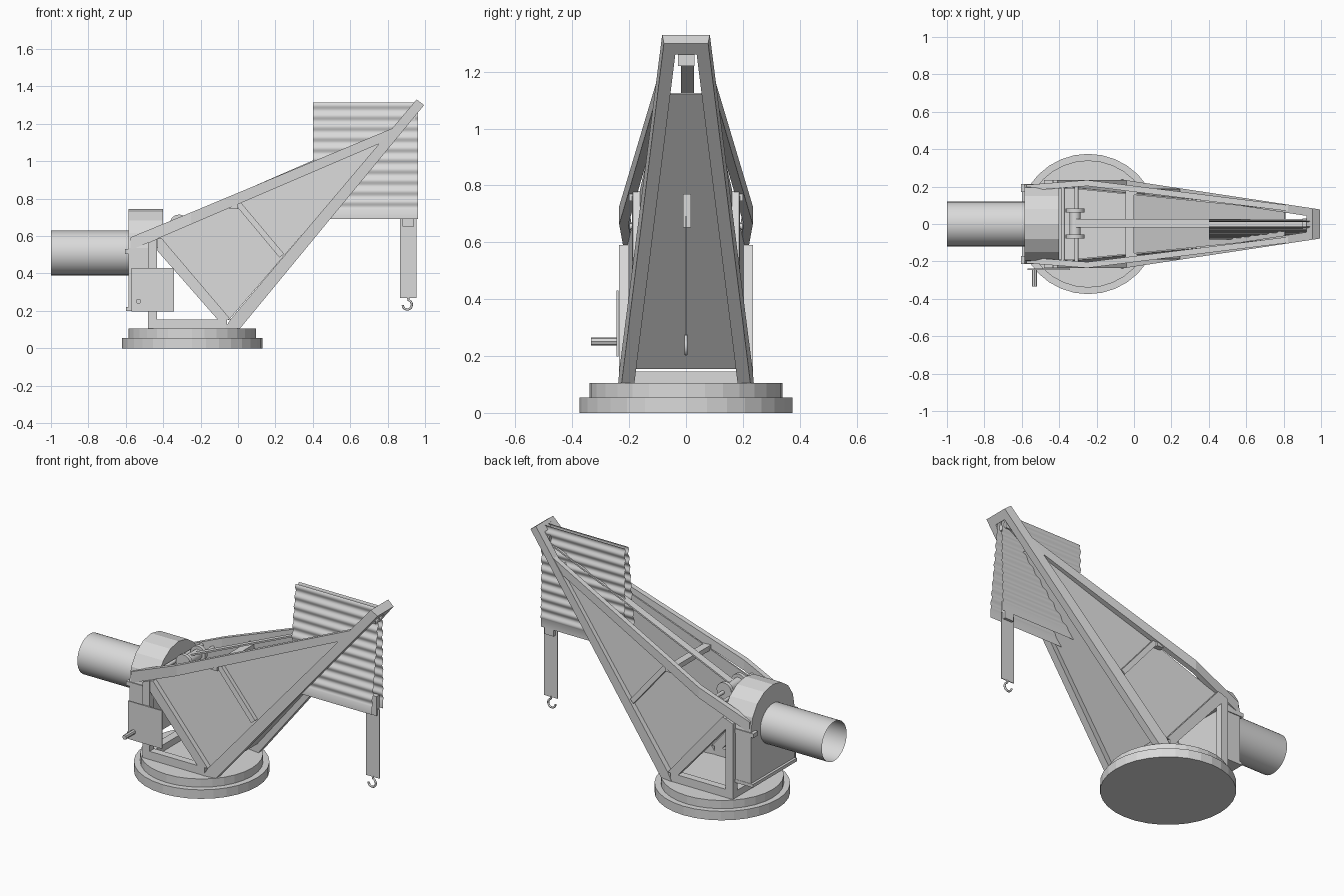
import bpy, bmesh, math
from mathutils import Vector

cube = bpy.data.objects.get("Cube")
if cube:
    bpy.data.objects.remove(cube, do_unlink=True)

grey = bpy.data.materials.new("light grey")
grey.use_nodes = True
COLOR = (0.7, 0.7, 0.7, 1)
grey.diffuse_color = COLOR
grey.node_tree.nodes["Principled BSDF"].inputs["Base Color"].default_value = COLOR


def finish(name, bm, smooth=False, mirror=False):
    bmesh.ops.recalc_face_normals(bm, faces=bm.faces)
    mesh = bpy.data.meshes.new(name)
    bm.to_mesh(mesh)
    bm.free()
    mesh.materials.append(grey)
    ob = bpy.data.objects.new(name, mesh)
    bpy.context.collection.objects.link(ob)
    if smooth:
        bpy.ops.object.select_all(action='DESELECT')
        ob.select_set(True)
        bpy.context.view_layer.objects.active = ob
        bpy.ops.object.shade_smooth_by_angle(angle=math.radians(35))
    if mirror:
        m = ob.modifiers.new("mirror", 'MIRROR')
        m.use_axis = (False, True, False)
    return ob


def loft(name, ring_a, ring_b, **kw):
    """Solid between two matching outlines."""
    bm = bmesh.new()
    a = [bm.verts.new(p) for p in ring_a]
    b = [bm.verts.new(p) for p in ring_b]
    bm.faces.new(a)
    bm.faces.new(b[::-1])
    for i in range(len(a)):
        j = (i + 1) % len(a)
        bm.faces.new((a[i], b[i], b[j], a[j]))
    return finish(name, bm, **kw)


def plate(name, pts, y0, y1, **kw):
    """Extrude an x-z outline straight along y."""
    return loft(name, [(x, y0, z) for x, z in pts], [(x, y1, z) for x, z in pts], **kw)


def box(name, x, y, z, **kw):
    ring = [(x[0], z[0]), (x[1], z[0]), (x[1], z[1]), (x[0], z[1])]
    return plate(name, ring, *y, **kw)


def slab(name, pts, depth, thick):
    """Side-frame member: x-z outline at a sloping depth, mirrored to both sides."""
    return loft(name, [(x, depth(x, z), z) for x, z in pts],
                [(x, depth(x, z) - thick, z) for x, z in pts], mirror=True)


def cylinder(name, a, b, r, sides=24, caps=True, smooth=True):
    a, b = Vector(a), Vector(b)
    bm = bmesh.new()
    bmesh.ops.create_cone(bm, cap_ends=caps, segments=sides, radius1=r, radius2=r, depth=(b - a).length)
    bm.transform(Vector((0, 0, 1)).rotation_difference(b - a).to_matrix().to_4x4())
    bmesh.ops.translate(bm, verts=bm.verts, vec=(a + b) / 2)
    return finish(name, bm, smooth=smooth)


# turntable
CX = -0.245
cylinder("turntable_lower", (CX, 0, 0), (CX, 0, 0.055), 0.375, 32, smooth=False)
cylinder("turntable_upper", (CX, 0, 0.055), (CX, 0, 0.105), 0.34, 32, smooth=False)

# depth rules for the tapering side frames
leg_y = lambda x, z: 0.228 - 0.151 * x
flat_y = lambda x, z: 0.235
rear_y = lambda x, z: 0.235 + 0.078 * (x + 0.25)
boom_y = lambda x, z: 0.235 - 0.125 * (x + 0.25)
panel_y = lambda x, z: 0.205 - 0.163 * ((x + 0.42) * 0.45 + (z - 0.6) * 0.38)
strut_y = lambda x, z: panel_y(x, z) + 0.025

# side frames
slab("main_leg", [(-0.07, 0.105), (0.01, 0.105), (0.995, 1.3), (0.955, 1.33), (-0.04, 0.155)], leg_y, 0.045)
slab("top_beam_rear", [(-0.575, 0.525), (-0.42, 0.59), (-0.25, 0.663), (-0.25, 0.727), (-0.575, 0.593)], rear_y, 0.032)
slab("top_beam_front", [(-0.25, 0.663), (0.77, 1.1), (0.835, 1.18), (-0.25, 0.727)], boom_y, 0.032)
slab("rear_post", [(-0.48, 0.105), (-0.432, 0.105), (-0.432, 0.585), (-0.48, 0.565)], flat_y, 0.045)
slab("bottom_rail", [(-0.45, 0.105), (-0.06, 0.105), (-0.06, 0.155), (-0.45, 0.155)], flat_y, 0.045)
slab("rear_diagonal", [(-0.43, 0.52), (-0.11, 0.155), (-0.04, 0.155), (-0.41, 0.59), (-0.43, 0.585)], flat_y, 0.045)
slab("side_panel", [(-0.42, 0.59), (-0.05, 0.15), (0.8, 1.14)], panel_y, 0.008)
slab("panel_strut", [(-0.012, 0.765), (0.222, 0.485), (0.246, 0.505), (0.015, 0.78)], strut_y, 0.03)

# cross members
plate("boom_tip_bar", [(0.995, 1.3), (0.955, 1.33), (0.922, 1.29), (0.962, 1.26)], -0.078, 0.078)
box("middle_crossbar", (-0.045, 0), (-0.2, 0.2), (0.745, 0.775))
box("rear_crossbar", (-0.48, -0.432), (-0.2, 0.2), (0.105, 0.145))

# sheet between the two main legs
ends = [(0.0, 0.2, 0.155), (0.0, -0.2, 0.155), (0.81, -0.07, 1.12), (0.81, 0.07, 1.12)]
loft("floor_panel", ends, [(x - 0.006, y, z + 0.005) for x, y, z in ends])

# machine housing with arched hood
N = 8
arch = [(0.21 * math.cos(math.pi * i / N), 0.535 + 0.21 * math.sin(math.pi * i / N)) for i in range(N + 1)]
loft("housing_hood", [(-0.585, y, z) for y, z in arch], [(-0.4, y, z) for y, z in arch])
box("housing_body", (-0.585, -0.48), (-0.21, 0.21), (0.2, 0.535))
box("housing_foot", (-0.6, -0.48), (-0.212, 0.212), (0.2, 0.22))
box("housing_bracket", (-0.605, -0.48), (0.17, 0.215), (0.505, 0.53), mirror=True)

# open exhaust tube
cylinder("rear_tube", (-1, 0, 0.51), (-0.585, 0, 0.51), 0.12, 32, caps=False)

# control plate and crank handle
box("control_plate", (-0.57, -0.342), (-0.245, -0.237), (0.198, 0.43))
cylinder("crank_handle", (-0.532, -0.335, 0.251), (-0.532, -0.24, 0.251), 0.014, 8)

# winch
for x in (-0.38, -0.308):
    cylinder("winch_rod", (x, -0.2, 0.655), (x, 0.2, 0.655), 0.011, 12)
cylinder("winch_drum", (-0.315, -0.07, 0.665), (-0.315, 0.07, 0.665), 0.03, 20)
for y in (-0.078, 0.062):
    cylinder("winch_flange", (-0.315, y, 0.665), (-0.315, y + 0.022, 0.665), 0.05, 20)

# hoist strap and tip pulley
plate("hoist_strap", [(-0.31, 0.695), (0.93, 1.235), (0.93, 1.225), (-0.31, 0.685)], -0.018, 0.028)
box("tip_pulley_block", (0.9, 0.945), (-0.028, 0.03), (1.22, 1.265))


def corrugated(name, bottom_y, top_y, rows=80, ridges=10):
    """Upright sheet of stacked ridges with a plain lower rim."""
    outline = [(bottom_y, 0.692)]
    for i in range(rows + 1):
        t = i / rows
        outline.append((bottom_y + (top_y - bottom_y) * t + 0.005 * math.sin(math.tau * ridges * t),
                        0.74 + 0.575 * t))
    bm = bmesh.new()
    pairs = [[bm.verts.new((x, y, z)) for x in (0.4, 0.963)] for y, z in outline]
    for low, high in zip(pairs, pairs[1:]):
        bm.faces.new((low[0], low[1], high[1], high[0]))
    finish(name, bm, smooth=True)


# two hanging rope curtains, closing together at the top
corrugated("front_rope_curtain", -0.083, -0.014)
corrugated("back_rope_curtain", 0.021, 0.016)

# hanging sling
box("sling_block", (0.88, 0.942), (-0.011, 0.018), (0.652, 0.77))
box("sling_strip", (0.866, 0.955), (-0.002, 0.002), (0.27, 0.692))

# hook bent from a curve
curve = bpy.data.curves.new("hook", 'CURVE')
curve.dimensions = '3D'
curve.bevel_depth = 0.006
curve.bevel_resolution = 2
curve.use_fill_caps = True
path = [(0.91, 0, 0.275)] + [(0.905 + 0.025 * math.cos(a), 0, 0.233 + 0.026 * math.sin(a))
                             for a in (math.radians(75 - 25 * k) for k in range(11))]
line = curve.splines.new('POLY')
line.points.add(len(path) - 1)
for point, co in zip(line.points, path):
    point.co = (*co, 1)
curve.materials.append(grey)
bpy.context.collection.objects.link(bpy.data.objects.new("hook", curve))
